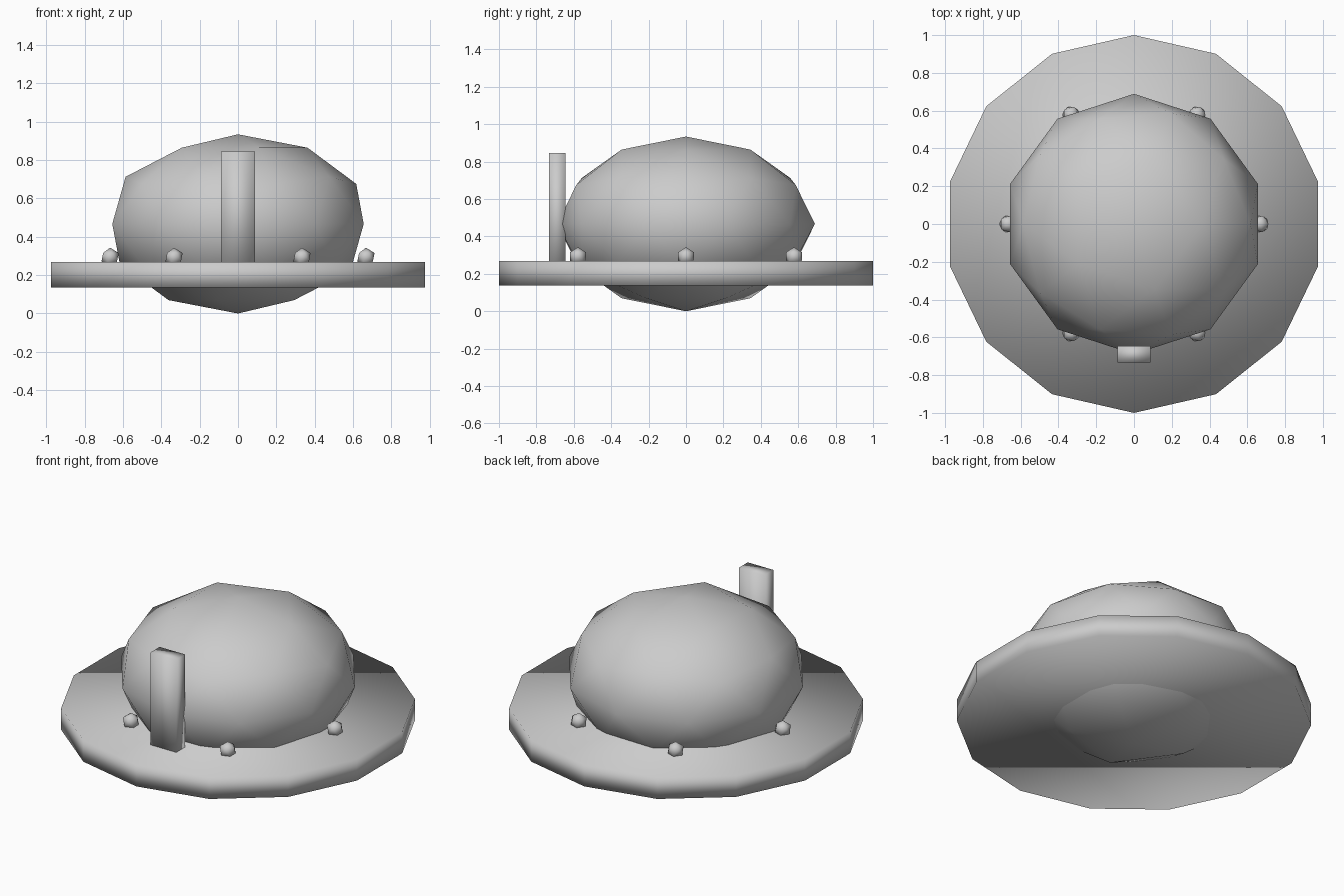
import bpy
from math import cos, sin, radians

if "Cube" in bpy.data.objects:
    bpy.data.objects.remove(bpy.data.objects["Cube"])


def finish(name, scale=(1, 1, 1)):
    """Name the new object, apply its scale and shade it smooth."""
    ob = bpy.context.object
    ob.name = name
    ob.scale = scale
    bpy.ops.object.transform_apply(location=False, rotation=False, scale=True)
    bpy.ops.object.shade_smooth()
    return ob


# Crown: squashed low-poly ball that dips below the brim
bpy.ops.mesh.primitive_ico_sphere_add(subdivisions=2, radius=1, location=(0, 0, 0.467))
finish("crown", (0.689, 0.689, 0.467))

# Brim: 14-sided disc
bpy.ops.mesh.primitive_cylinder_add(vertices=14, radius=1, depth=0.133, location=(0, 0, 0.203))
finish("brim")

# Front plate: upright bar standing in the brim
bpy.ops.mesh.primitive_cube_add(size=1, location=(0, -0.689, 0.512))
finish("front_bar", (0.176, 0.088, 0.667))

# Studs: ring of six around the base of the crown
for i in range(6):
    a = radians(60 * i)
    bpy.ops.mesh.primitive_ico_sphere_add(subdivisions=1, radius=0.05,
                                          location=(0.667 * cos(a), 0.667 * sin(a), 0.293))
    finish(f"stud_{i + 1}")
